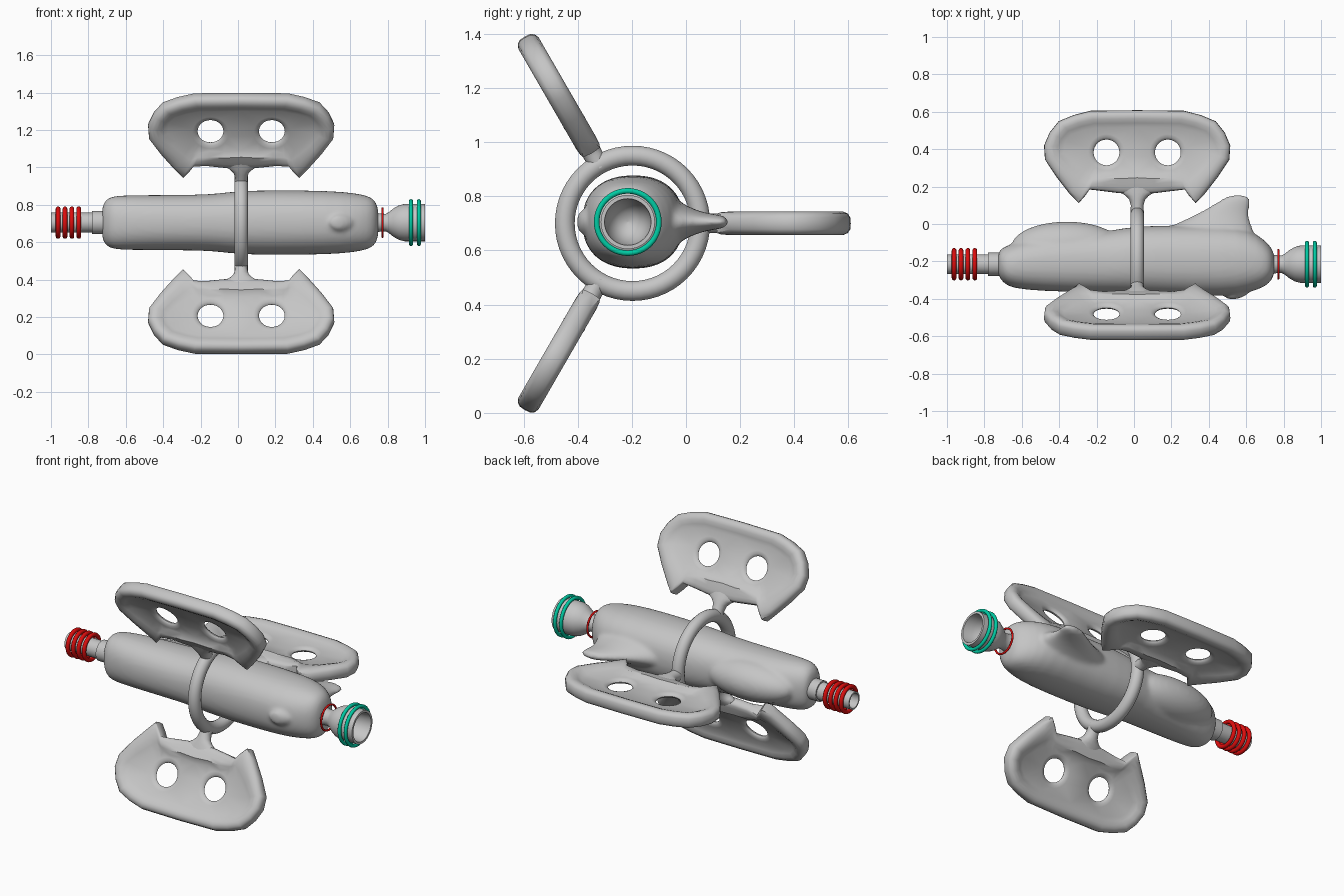
import bpy, bmesh, math
from mathutils import Vector

if "Cube" in bpy.data.objects:
    bpy.data.objects.remove(bpy.data.objects["Cube"])

def material(name, rgb):
    m = bpy.data.materials.new(name)
    m.diffuse_color = (*rgb, 1)
    m.use_nodes = True
    m.node_tree.nodes["Principled BSDF"].inputs["Base Color"].default_value = m.diffuse_color
    return m

GREY = material("light grey", (0.56, 0.56, 0.56))
RED = material("red", (0.72, 0.004, 0.004))
TEAL = material("teal green", (0.0, 0.6, 0.37))
AY, AZ = -0.215, 0.705          # hull axis
RY, RZ = -0.1975, 0.70          # ring centre

def finish(name, bm, mat, angle=40, subsurf=0):
    bmesh.ops.remove_doubles(bm, verts=bm.verts, dist=1e-5)
    bmesh.ops.recalc_face_normals(bm, faces=bm.faces)
    me = bpy.data.meshes.new(name)
    bm.to_mesh(me)
    bm.free()
    ob = bpy.data.objects.new(name, me)
    bpy.context.collection.objects.link(ob)
    me.materials.append(mat)
    if subsurf:
        mod = ob.modifiers.new("smooth", 'SUBSURF')
        mod.levels = mod.render_levels = subsurf
    bpy.ops.object.select_all(action='DESELECT')
    ob.select_set(True)
    bpy.context.view_layer.objects.active = ob
    bpy.ops.object.shade_smooth_by_angle(angle=math.radians(angle))
    return ob

def bridge(bm, a, b):
    for i in range(len(a)):
        j = (i + 1) % len(a)
        bm.faces.new((a[i], a[j], b[j], b[i]))

def loft(name, rings, mat=GREY, angle=40, subsurf=0, closed=False):
    bm = bmesh.new()
    loops = [[bm.verts.new(p) for p in r] for r in rings]
    for a, b in zip(loops, loops[1:]):
        bridge(bm, a, b)
    if closed:
        bridge(bm, loops[-1], loops[0])
    else:
        bm.faces.new(loops[0])
        bm.faces.new(loops[-1])
    return finish(name, bm, mat, angle, subsurf)

def oval(n, a, b, power=2.0):
    out = []
    for i in range(n):
        t = 2 * math.pi * i / n
        c, s = math.cos(t), math.sin(t)
        out.append((a * math.copysign(abs(c) ** (2 / power), c),
                    b * math.copysign(abs(s) ** (2 / power), s)))
    return out

def lathe(name, profile, mat=GREY, cy=AY, cz=AZ, n=40, closed=False, angle=40):
    rings = [[Vector((x, cy + p, cz + q)) for p, q in oval(n, r, r)] for x, r in profile]
    return loft(name, rings, mat, angle, closed=closed)

def torus(name, x, major, minor, mat, cy=AY, cz=AZ, n=48, k=14):
    prof = [(x + p, major + q) for p, q in oval(k, minor, minor)]
    return lathe(name, prof, mat, cy, cz, n, closed=True, angle=80)

# Hull: x, upper y, lower y, half height in z
hull = [(-0.728, -0.17, -0.26, 0.06), (-0.722, -0.14, -0.285, 0.105),
        (-0.69, -0.12, -0.325, 0.137), (-0.64, -0.10, -0.345, 0.146),
        (-0.5, -0.06, -0.36, 0.148), (-0.2, -0.045, -0.367, 0.149),
        (-0.1, -0.03, -0.367, 0.157), (0.0, -0.012, -0.372, 0.17),
        (0.2, -0.006, -0.382, 0.175), (0.5, -0.008, -0.388, 0.171),
        (0.62, -0.03, -0.367, 0.159), (0.7, -0.085, -0.337, 0.144),
        (0.738, -0.13, -0.302, 0.117), (0.753, -0.17, -0.26, 0.06)]
body = [loft("hull", [[Vector((x, (t + b) / 2 + p, AZ + q))
                       for p, q in oval(28, (t - b) / 2, h, 2.3)] for x, t, b, h in hull],
             angle=60, subsurf=1)]

# Canopy bulge on the nose
can = []
for i in range(1, 16):
    a = math.pi * i / 16
    s = math.sin(a)
    can.append([Vector((-0.36 - 0.3 * math.cos(a), -0.125 + p, AZ + q))
                for p, q in oval(28, 0.14 * s, 0.122 * s)])
body.append(loft("canopy", can, angle=60))

# Fin and belly bump: y, x start, x end, half thickness
def fin(name, table, n, power):
    return loft(name, [[Vector(((a + b) / 2 + p, y, AZ + q))
                        for p, q in oval(n, (b - a) / 2, h, power)] for y, a, b, h in table])

body.append(fin("tail_fin", [(-0.08, 0.06, 0.67, 0.12), (-0.03, 0.15, 0.637, 0.078),
                             (0.03, 0.29, 0.614, 0.046), (0.08, 0.385, 0.616, 0.032),
                             (0.13, 0.465, 0.626, 0.026), (0.157, 0.51, 0.61, 0.016)], 24, 2.0))
body.append(fin("belly_bump", [(-0.33, 0.46, 0.65, 0.062), (-0.382, 0.475, 0.625, 0.054),
                               (-0.405, 0.49, 0.545, 0.036)], 8, 1.6))

# Blend the body parts into one smooth skin
bpy.ops.object.select_all(action='DESELECT')
for ob in body:
    ob.select_set(True)
bpy.context.view_layer.objects.active = body[0]
bpy.ops.object.join()
remesh = body[0].modifiers.new("blend", 'REMESH')
remesh.mode = 'VOXEL'
remesh.voxel_size = 0.011
remesh.use_smooth_shade = True
soften = body[0].modifiers.new("soften", 'SMOOTH')
soften.factor = 0.5
soften.iterations = 8

# Front tube with its collar and red coils
lathe("front_collar", [(-0.70, 0.062), (-0.78, 0.062), (-0.78, 0.05)])
lathe("front_tube", [(-0.75, 0.053), (-1.0, 0.053), (-1.0, 0.044), (-0.9, 0.044), (-0.9, 0.002)])
for i in range(4):
    torus(f"red_coil_{i + 1}", -0.962 + 0.037 * i, 0.074, 0.0125, RED)

# Rear nozzle with hollow bell and rings
lathe("rear_nozzle", [(0.73, 0.055), (0.76, 0.048), (0.79, 0.047), (0.805, 0.055),
                      (0.83, 0.075), (0.86, 0.092), (0.89, 0.1), (1.0, 0.1),
                      (1.0, 0.086), (0.94, 0.08), (0.89, 0.062), (0.86, 0.035), (0.85, 0.002)])
torus("red_neck_ring", 0.772, 0.076, 0.006, RED)
for i, x in enumerate((0.925, 0.967)):
    torus(f"teal_ring_{i + 1}", x, 0.115, 0.0105, TEAL)

# Ring around the hull
CX = 0.017
torus("support_ring", CX, 0.25, 0.037, GREY, RY, RZ, 56, 18)

# Panel outlines (half, across / outwards): outer edge and matching web edge
outer = [(0, 0.358), (0.1, 0.366), (0.18, 0.376), (0.255, 0.385), (0.275, 0.355), (0.312, 0.312),
         (0.36, 0.36), (0.43, 0.45), (0.493, 0.545), (0.498, 0.62), (0.468, 0.69),
         (0.42, 0.75), (0.34, 0.783), (0.25, 0.806), (0, 0.809)]
inner = [(0, 0.478), (0.09, 0.468), (0.17, 0.472), (0.225, 0.46), (0.24, 0.46), (0.255, 0.462),
         (0.285, 0.48), (0.345, 0.53), (0.393, 0.58), (0.4, 0.61), (0.385, 0.645),
         (0.35, 0.68), (0.29, 0.70), (0.22, 0.715), (0, 0.718)]
STEPS = (0, 0.02, 0.12, 0.3, 0.5, 0.75, 1)
RIM = (0, 0.022, 0.036, 0.043, 0.042, 0.032, 0.02)
CREST = (0, 0.018, 0.028, 0.034, 0.039, 0.044, 0.02)
BLUNT = (0, 0.036, 0.041, 0.043, 0.042, 0.036, 0.02)

def whole(half):
    return half + [(-u, r) for u, r in half[-2:0:-1]]

OUT, INN = whole(outer), whole(inner)

def style(i):
    k = min(i, len(OUT) - i)
    return CREST if k < 3 else BLUNT if k < 6 else RIM

def mapper(angle):
    c, s = math.cos(angle), math.sin(angle)
    d = 0.013 if abs(s) > 0.1 else 0.003      # tilted panels sit a touch closer
    return lambda u, r, h: Vector((CX + u, RY + (r - d) * c - h * s, RZ + (r - d) * s + h * c))

def panel(name, angle):
    at = mapper(angle)
    bm = bmesh.new()
    for side in (1, -1):
        # rounded rim dropping to the thin web
        loops = []
        for j, t in enumerate(STEPS):
            loops.append([bm.verts.new(at(a[0] + (b[0] - a[0]) * t, a[1] + (b[1] - a[1]) * t,
                                          side * style(i)[j]))
                          for i, (a, b) in enumerate(zip(OUT, INN))])
        for a, b in zip(loops, loops[1:]):
            bridge(bm, a, b)
        edge_loops = [loops[-1]]
        # soft edged holes
        for hu in (-0.164, 0.164):
            rims = [[bm.verts.new(at(hu + p, 0.583 + q, side * h)) for p, q in oval(28, r, r)]
                    for r, h in ((0.098, 0.018), (0.082, 0.013), (0.072, 0.006), (0.069, 0))]
            for a, b in zip(rims, rims[1:]):
                bridge(bm, a, b)
            edge_loops.append(rims[0])
        edges = []
        for lp in edge_loops:
            for i in range(len(lp)):
                pair = (lp[i], lp[(i + 1) % len(lp)])
                edges.append(bm.edges.get(pair) or bm.edges.new(pair))
        bmesh.ops.triangle_fill(bm, use_beauty=True, edges=edges)
    finish(name, bm, GREY, 45)
    # flared stem joining the panel to the ring
    loft(name + "_stem", [[at(p, r, q) for p, q in oval(20, w, h)] for r, w, h in
                          ((0.25, 0.036, 0.036), (0.30, 0.034, 0.036), (0.33, 0.042, 0.037),
                           (0.35, 0.06, 0.037), (0.37, 0.09, 0.036), (0.41, 0.1, 0.034))],
         angle=60)

for k, label in enumerate(("back", "upper", "lower")):
    panel(label + "_panel", k * 2 * math.pi / 3)
